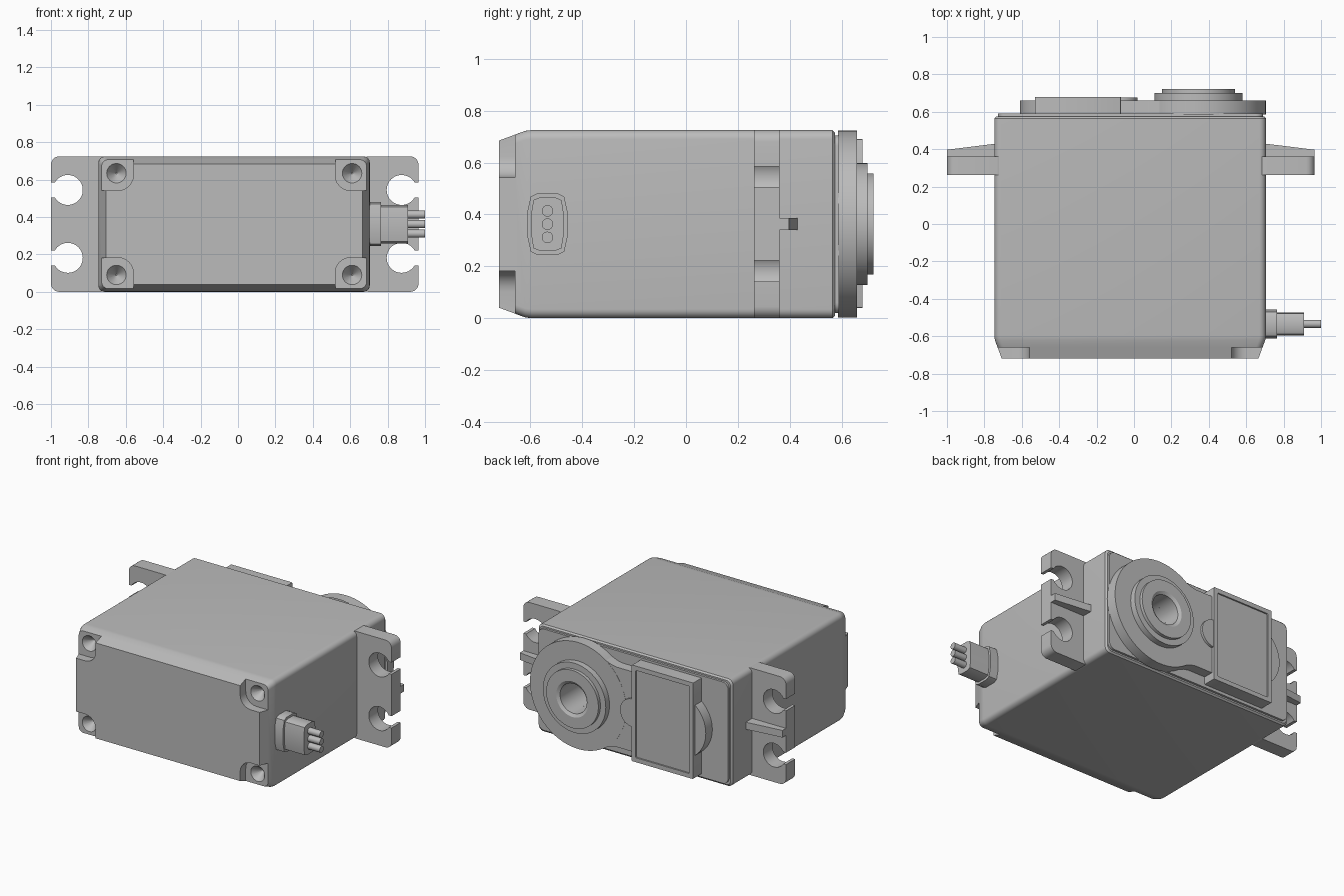
import bpy, bmesh, math

if "Cube" in bpy.data.objects:
    bpy.data.objects.remove(bpy.data.objects["Cube"])

grey = bpy.data.materials.new("plain grey")
grey.use_nodes = True
grey.diffuse_color = (0.5, 0.5, 0.5, 1)
grey.node_tree.nodes["Principled BSDF"].inputs["Base Color"].default_value = (0.5, 0.5, 0.5, 1)

MID_X, MID_Z, HEIGHT = -0.02, 0.3625, 0.725


def circle(cx, cz, r, n=64):
    return [(cx + r * math.cos(2 * math.pi * i / n), cz + r * math.sin(2 * math.pi * i / n))
            for i in range(n)]


def rounded(x0, x1, z0, z1, r, n=6):
    """Rounded rectangle outline."""
    pts = []
    for k, (cx, cz) in enumerate([(x1 - r, z1 - r), (x0 + r, z1 - r), (x0 + r, z0 + r), (x1 - r, z0 + r)]):
        for i in range(n + 1):
            a = math.pi / 2 * (k + i / n)
            pts.append((cx + r * math.cos(a), cz + r * math.sin(a)))
    return pts


def loft(name, sections, axis="y"):
    """Skin a list of (outline, position) sections along an axis and cap the ends."""
    bm = bmesh.new()
    rings = []
    for outline, w in sections:
        rings.append([bm.verts.new((u, w, v) if axis == "y" else (w, u, v)) for u, v in outline])
    for a, b in zip(rings, rings[1:]):
        for i in range(len(a)):
            j = (i + 1) % len(a)
            bm.faces.new((a[i], a[j], b[j], b[i]))
    bm.faces.new(rings[0])
    bm.faces.new(rings[-1])
    bmesh.ops.recalc_face_normals(bm, faces=bm.faces)
    mesh = bpy.data.meshes.new(name)
    bm.to_mesh(mesh)
    bm.free()
    mesh.materials.append(grey)
    obj = bpy.data.objects.new(name, mesh)
    bpy.context.collection.objects.link(obj)
    return obj


def prism(name, outline, w0, w1, axis="y"):
    return loft(name, [(outline, w0), (outline, w1)], axis)


def cut(obj, cutters):
    """Subtract the cutters, bake the result and remove the cutters."""
    for c in cutters:
        c.hide_render = True
        mod = obj.modifiers.new("cut", "BOOLEAN")
        mod.operation, mod.solver, mod.object = "DIFFERENCE", "EXACT", c
    bpy.context.view_layer.update()
    baked = bpy.data.meshes.new_from_object(obj.evaluated_get(bpy.context.evaluated_depsgraph_get()))
    obj.modifiers.clear()
    obj.data = baked
    for c in cutters:
        bpy.data.objects.remove(c)


# Main case with tapered front
def case_outline(inset):
    return rounded(-0.747 + inset, 0.705 - inset, inset, HEIGHT - inset, 0.035)


case = loft("case", [(case_outline(0.04), -0.72), (case_outline(0.003), -0.62), (case_outline(0), -0.595),
                     (case_outline(0), 0.565), (case_outline(0.01), 0.575)])

# Corner recesses and countersunk screw holes
recesses, screws = [], []
for sx in (-1, 1):
    for sz in (-1, 1):
        xs = sorted((MID_X + sx * 0.54, MID_X + sx * 1.0))
        zs = sorted((MID_Z + sz * 0.18, MID_Z + sz * 0.7))
        recesses.append(prism("recess_cutter", rounded(*xs, *zs, 0.08), -0.9, -0.66))
        cx, cz = MID_X + sx * 0.63, MID_Z + sz * 0.272
        screws.append(loft("screw_cutter", [(circle(cx, cz, 0.052, 32), -0.7), (circle(cx, cz, 0.052, 32), -0.66),
                                            (circle(cx, cz, 0.004, 32), -0.6)]))

# Cover plate on the output side
SHAFT_X = 0.345
cover = prism("cover_plate", rounded(-0.727, 0.69, 0.02, 0.705, 0.04), 0.55, 0.59)
bore = circle(SHAFT_X, MID_Z, 0.1)
cut(case, recesses + screws + [prism("bore_cutter", bore, 0.35, 0.9)])
cut(cover, [prism("bore_cutter", bore, 0.35, 0.9)])

# Round output boss with stepped rings and open bore
steps = [(0.36, 0.585), (0.36, 0.66), (0.235, 0.66), (0.235, 0.70), (0.195, 0.70), (0.195, 0.722),
         (0.12, 0.722), (0.1, 0.71), (0.1, 0.585)]
boss = loft("output_boss", [(circle(SHAFT_X, MID_Z, r, 96), y) for r, y in steps])
bm = bmesh.new()
bm.from_mesh(boss.data)
bmesh.ops.delete(bm, geom=[f for f in bm.faces if len(f.verts) > 4], context="FACES_ONLY")
bm.to_mesh(boss.data)
bm.free()

# Neck joining the boss to the gear panel, with flared fillets
neck = []
for s in (1, -1):
    edge = [(-0.1, 0.27), (0.06, 0.27), (0.1, 0.278), (0.14, 0.295), (0.16, 0.3)]
    neck += [(x, MID_Z + s * h) for x, h in edge[::s]]
prism("neck", neck, 0.58, 0.659)

# Gear panel with sunken face, round tab and idler bulge
panel = prism("gear_panel", rounded(-0.53, -0.07, 0.04, 0.69, 0.005, 2), 0.58, 0.68)
cut(panel, [prism("panel_cutter", rounded(-0.5, -0.1, 0.07, 0.66, 0.005, 2), 0.67, 0.8)])
tab = [(-0.075 + 0.095 * math.sin(a), MID_Z + 0.095 * math.cos(a))
       for a in (math.pi * i / 24 for i in range(25))]
prism("round_tab", tab, 0.62, 0.676)
bulge = [(-0.39 - 0.22 * math.cos(a), MID_Z + 0.22 * math.sin(a))
         for a in (-0.95 + 1.9 * i / 24 for i in range(25))]
prism("idler_bulge", bulge, 0.58, 0.66)

# Mounting ears with open screw slots and a sloped rib
for side, s, tip in (("left", 1, 0.965), ("right", -1, -1.0)):
    xs = sorted((tip, tip - s * 0.31))
    ear = prism(side + "_mounting_ear", rounded(*xs, 0, HEIGHT, 0.045), 0.262, 0.36)
    cutters = []
    for z in (0.182, 0.545):
        hx = tip - s * 0.09
        cutters.append(prism("ear_hole_cutter", circle(hx, z, 0.08, 48), 0.1, 0.5))
        slot = sorted((hx, tip + s * 0.1))
        cutters.append(prism("ear_slot_cutter", rounded(*slot, z - 0.04, z + 0.04, 0.002, 1), 0.1, 0.5))
    cut(ear, cutters)
    root = tip - s * 0.29
    rib = loft(side + "_ear_rib", [([(0.35, z), (0.433, z), (0.433, z + 0.048), (0.35, z + 0.048)], root)
                                   for z in (0.339,)] +
               [([(0.35, 0.339), (0.397, 0.339), (0.397, 0.387), (0.35, 0.387)], tip)], axis="x")


# Cable grommet and three wires
def grommet(half_y, half_z):
    side, top = half_z * 0.42, half_y * 0.68
    half = [(half_y, -side), (half_y, side), (top + 0.012, half_z * 0.9), (top - 0.012, half_z)]
    other = [(-y, z) for y, z in half[::-1]]
    low = [(-top + 0.012, -half_z), (-top - 0.012, -half_z * 0.9)]
    ring = half + other + low[::-1] + [(-y, z) for y, z in low]
    return [(y - 0.534, z + MID_Z) for y, z in ring]


prism("grommet_flange", grommet(0.077, 0.118), 0.68, 0.765, "x")
prism("grommet_sleeve", grommet(0.062, 0.103), 0.75, 0.91, "x")
for i in (-1, 0, 1):
    prism("wire", circle(-0.534, MID_Z + i * 0.051, 0.022, 24), 0.88, 1.0, "x")

# Smooth the curved sides, keep hard edges
bpy.ops.object.select_all(action="DESELECT")
for obj in bpy.context.scene.objects:
    if obj.type == "MESH":
        obj.select_set(True)
        bpy.context.view_layer.objects.active = obj
bpy.ops.object.shade_smooth_by_angle(angle=math.radians(30))
